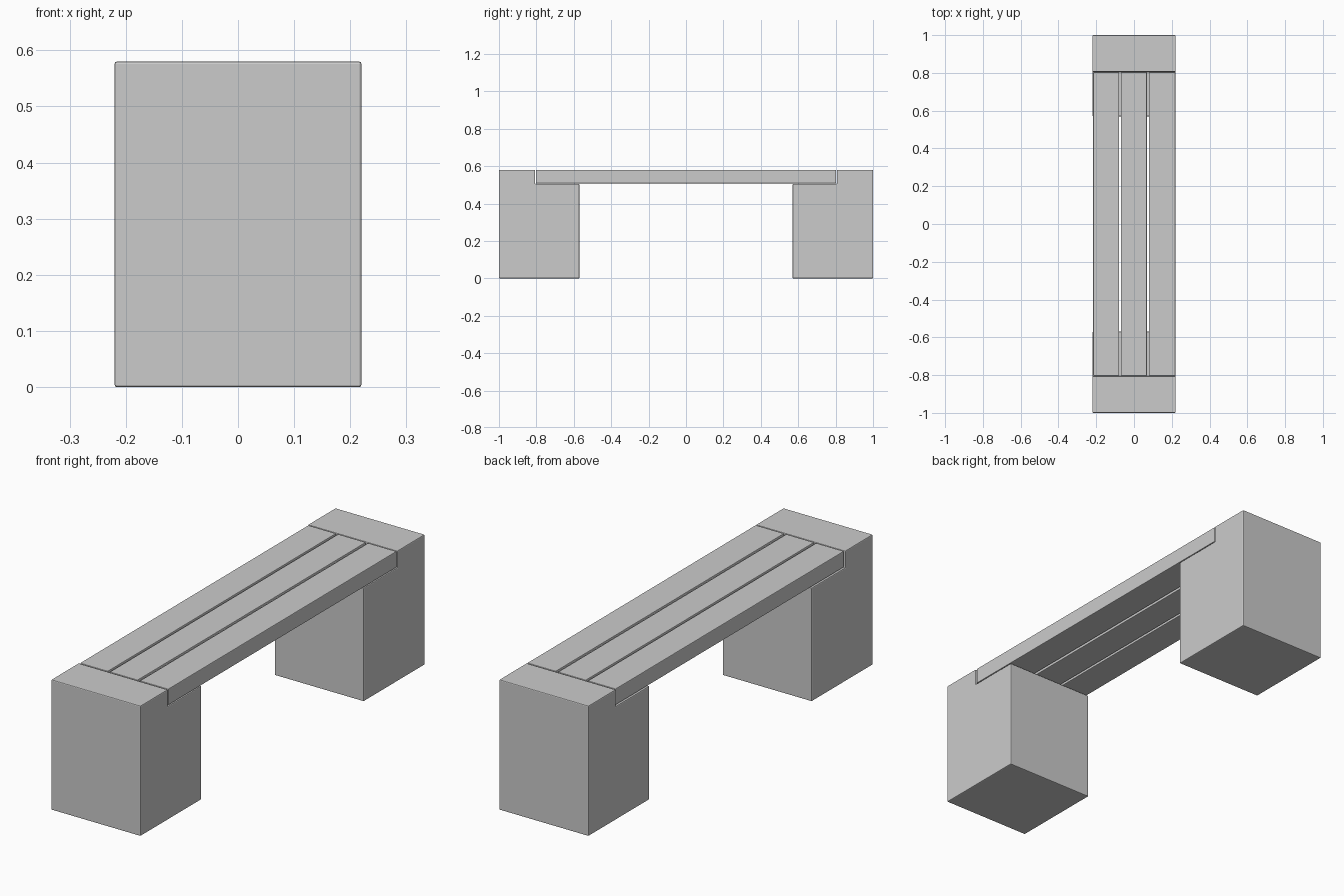
import bpy, bmesh

if "Cube" in bpy.data.objects:
    bpy.data.objects.remove(bpy.data.objects["Cube"])

W = 0.22      # half width of the bench
H = 0.58      # overall height


def extrude_profile(name, pts, x0, x1, bevel):
    """Extrude a (y, z) outline along x and soften its edges."""
    bm = bmesh.new()
    face = bm.faces.new([bm.verts.new((x0, y, z)) for y, z in pts])
    ext = bmesh.ops.extrude_face_region(bm, geom=[face])
    verts = [g for g in ext["geom"] if isinstance(g, bmesh.types.BMVert)]
    bmesh.ops.translate(bm, verts=verts, vec=(x1 - x0, 0, 0))
    bmesh.ops.recalc_face_normals(bm, faces=bm.faces[:])
    bmesh.ops.bevel(bm, geom=bm.edges[:], offset=bevel, segments=2,
                    profile=0.5, affect='EDGES')
    mesh = bpy.data.meshes.new(name)
    bm.to_mesh(mesh)
    bm.free()
    obj = bpy.data.objects.new(name, mesh)
    bpy.context.collection.objects.link(obj)
    return obj


# End blocks, each notched on the inside to hold the planks
for name, s in (("front_block", -1), ("back_block", 1)):
    outline = [(1.0, 0), (1.0, H), (0.807, H), (0.807, 0.505),
               (0.57, 0.505), (0.57, 0)]
    extrude_profile(name, [(s * y, z) for y, z in outline], -W, W, 0.004)

# Three seat planks with narrow gaps
for name, x0, x1 in (("left_plank", -0.216, -0.079),
                     ("middle_plank", -0.069, 0.068),
                     ("right_plank", 0.079, 0.219)):
    outline = [(-0.803, 0.508), (0.803, 0.508), (0.803, H), (-0.803, H)]
    extrude_profile(name, outline, x0, x1, 0.003)
